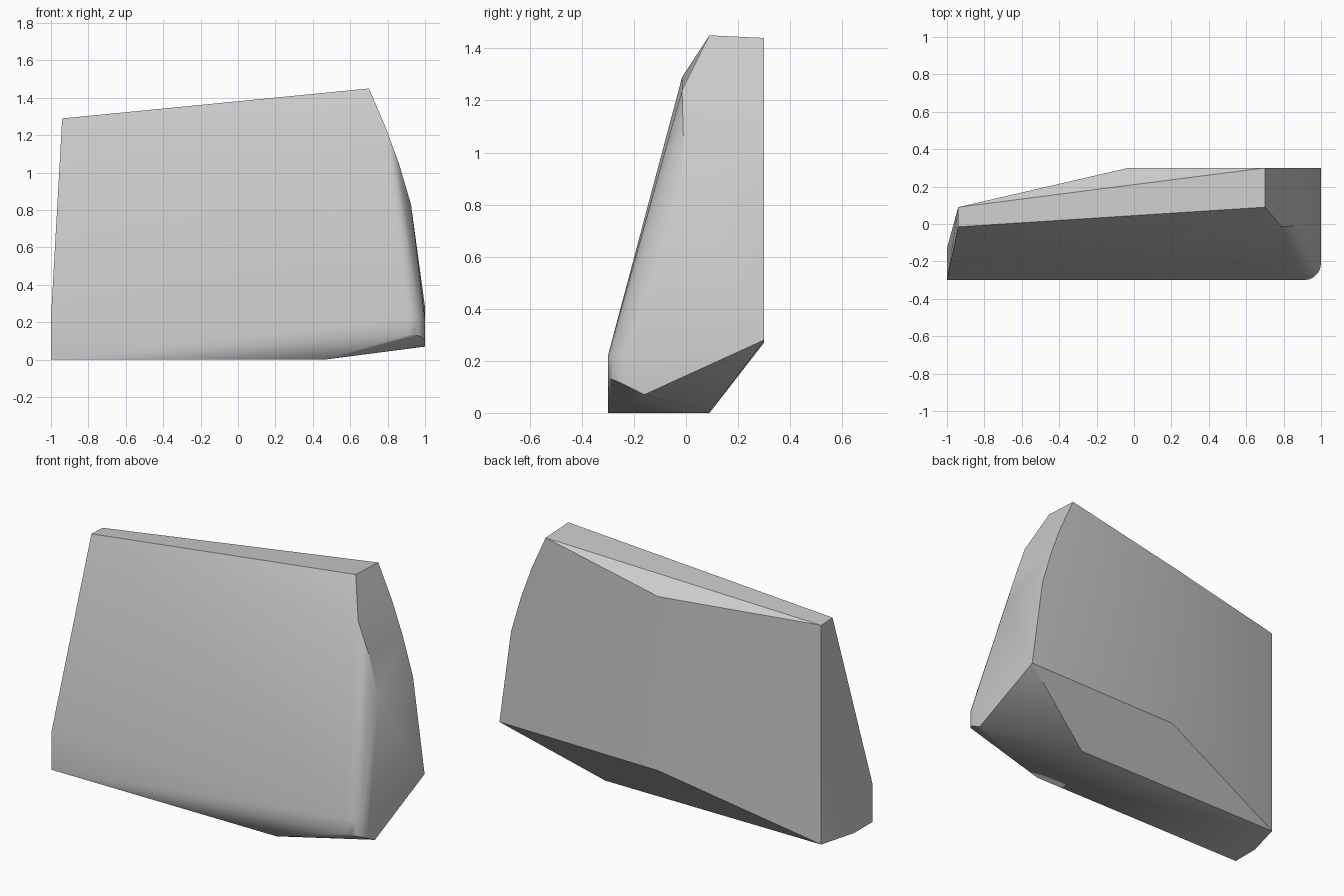
import bpy
import bmesh
import math

if "Cube" in bpy.data.objects:
    bpy.data.objects.remove(bpy.data.objects["Cube"], do_unlink=True)

stone = bpy.data.materials.new("stone_grey")
stone.use_nodes = True
stone.diffuse_color = (0.6, 0.6, 0.6, 1)
stone.node_tree.nodes["Principled BSDF"].inputs["Base Color"].default_value = (0.6, 0.6, 0.6, 1)

BACK, FRONT = 0.3, -0.3

# Flat base and the tapered left end
base = [(-0.94, 0.09, 0), (-1, -0.13, 0), (-1, FRONT, 0), (0.46, FRONT, 0), (0.46, 0.09, 0)]
left_end = [(-1, FRONT, 0.22), (-0.94, -0.015, 1.29), (-0.94, 0.09, 1.285)]

# Bevelled rear ridge and sloping top
rear = [(-0.03, BACK, 0.27), (-0.03, BACK, 1.29)]
top = [(0.7, 0.09, 1.45), (0.7, BACK, 1.44), (0.79, -0.015, 1.24)]

# Bowed right side: (x, z, where the front rounding starts)
side = []
for x, z, y in [(0.79, 1.24, 0.0), (0.86, 1.05, -0.01), (0.925, 0.83, -0.02)]:
    side += [(x, BACK, z), (x, y, z)]
side += [(1, BACK, 0.28), (1, -0.16, 0.07)]

# Rounded front right corner, cut off underneath
corner = []
steps = 5
for i in range(steps + 1):
    a = math.radians(90 * i / steps)
    x, y = 0.91 + 0.09 * math.sin(a), -0.21 - 0.09 * math.cos(a)
    corner += [(x, y, 0.22), (x, y, 0.135 - 0.04 * (i / steps) ** 2)]

# Wrap the faceted slab around its corner points
bm = bmesh.new()
for p in base + left_end + rear + top + side + corner:
    bm.verts.new(p)
bmesh.ops.remove_doubles(bm, verts=bm.verts, dist=0.002)
hull = bmesh.ops.convex_hull(bm, input=bm.verts)
loose = {v for v in hull["geom_interior"] + hull["geom_unused"] if isinstance(v, bmesh.types.BMVert)}
bmesh.ops.delete(bm, geom=list(loose), context="VERTS")
bmesh.ops.dissolve_limit(bm, angle_limit=math.radians(1), verts=bm.verts, edges=bm.edges)
bmesh.ops.recalc_face_normals(bm, faces=bm.faces)

mesh = bpy.data.meshes.new("stone_slab")
bm.to_mesh(mesh)
bm.free()
slab = bpy.data.objects.new("stone_slab", mesh)
bpy.context.collection.objects.link(slab)
mesh.materials.append(stone)

# Soft shading on the gentle bends, crisp main edges
bpy.ops.object.select_all(action="DESELECT")
slab.select_set(True)
bpy.context.view_layer.objects.active = slab
bpy.ops.object.shade_smooth_by_angle(angle=math.radians(28))
